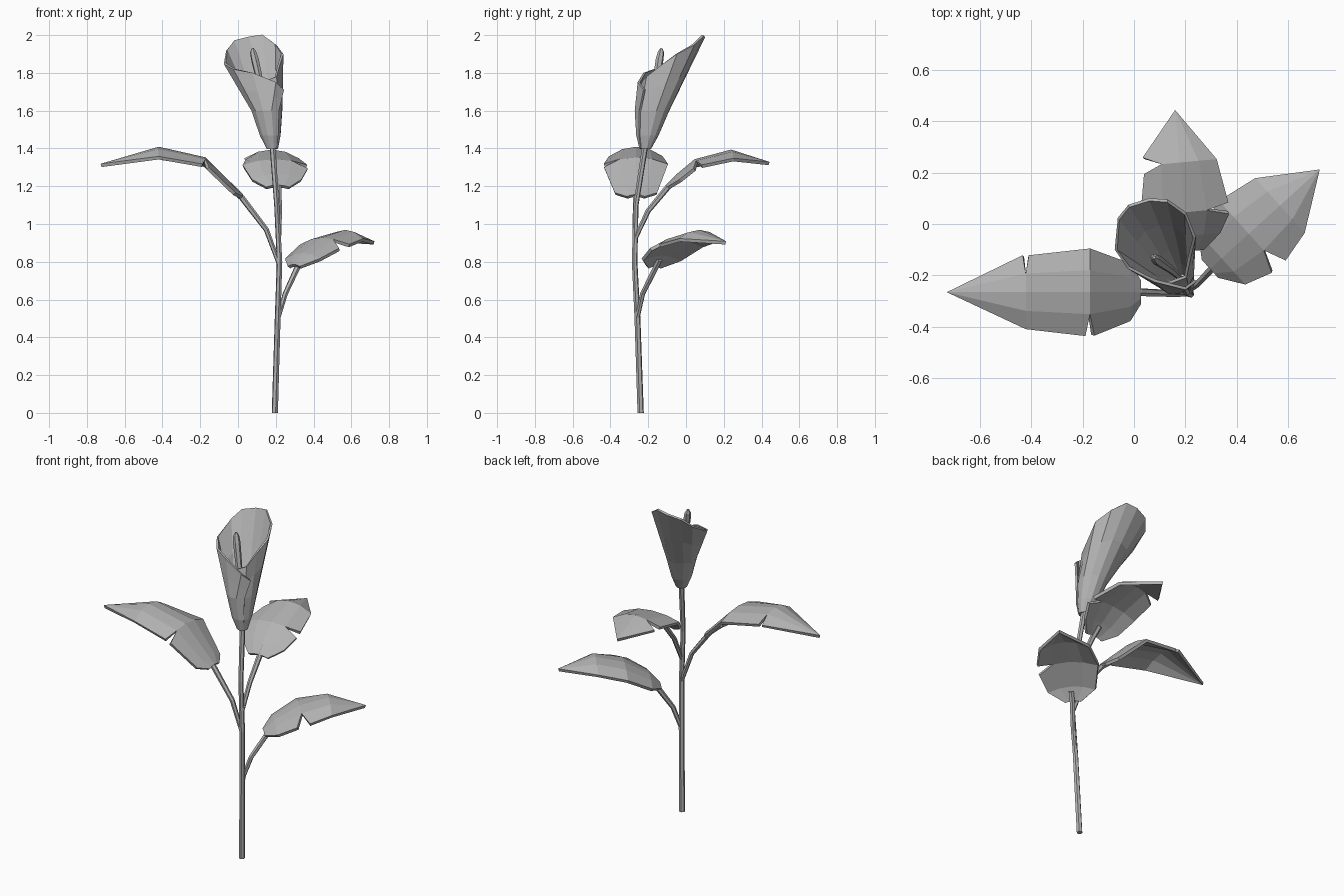
import bpy, math
from mathutils import Vector

old = bpy.data.objects.get("Cube")
if old:
    bpy.data.objects.remove(old, do_unlink=True)

grey = bpy.data.materials.new("plain_grey")
grey.use_nodes = True
grey.diffuse_color = (0.45, 0.45, 0.45, 1)
grey.node_tree.nodes["Principled BSDF"].inputs["Base Color"].default_value = grey.diffuse_color


def make(name, verts, faces, thickness=0):
    mesh = bpy.data.meshes.new(name)
    mesh.from_pydata(verts, [], faces)
    mesh.materials.append(grey)
    obj = bpy.data.objects.new(name, mesh)
    bpy.context.collection.objects.link(obj)
    if thickness:
        mod = obj.modifiers.new("thickness", 'SOLIDIFY')
        mod.thickness = thickness
        mod.offset = 0
    return obj


def loft(name, rings, closed=True, thickness=0):
    n = len(rings[0])
    verts = [p for ring in rings for p in ring]
    faces = []
    for r in range(len(rings) - 1):
        for i in range(n if closed else n - 1):
            j = (i + 1) % n
            faces.append((r * n + i, r * n + j, (r + 1) * n + j, (r + 1) * n + i))
    if closed:
        last = (len(rings) - 1) * n
        faces += [tuple(reversed(range(n))), tuple(range(last, last + n))]
    return make(name, verts, faces, thickness)


def tube(name, path, radii, sides=6):
    """Tapered tube following a few points."""
    pts = [Vector(p) for p in path]
    rings = []
    for i, p in enumerate(pts):
        along = (pts[min(i + 1, len(pts) - 1)] - pts[max(i - 1, 0)]).normalized()
        u = along.cross(Vector((0.3, 1, 0))).normalized()
        v = along.cross(u)
        angles = [2 * math.pi * k / sides for k in range(sides)]
        rings.append([p + radii[i] * (u * math.cos(a) + v * math.sin(a)) for a in angles])
    return loft(name, rings)


def leaf(name, base, tip, rows, notches):
    """Folded leaf; rows are (distance, height, half width, droop).
    notches maps (row, side) to half the gap torn into that edge."""
    base, tip = Vector(base), Vector(tip)
    ahead = Vector((tip.x - base.x, tip.y - base.y, 0)).normalized()
    right = Vector((ahead.y, -ahead.x, 0))
    columns = (-1, -0.5, 0, 0.5, 1)
    verts, faces, before, after = [], [], [], []

    def add(dist, z, across):
        verts.append(base + ahead * dist + right * across + Vector((0, 0, z)))
        return len(verts) - 1

    for r, (dist, z, half, droop) in enumerate(rows):
        first, second = [], []
        for c in columns:
            height = z - droop * abs(c) ** 2
            gap = notches.get((r, c), 0)
            slope = (z - rows[r - 1][1]) / (dist - rows[r - 1][0]) if r else 0
            first.append(add(dist - gap, height - gap * slope, c * half))
            second.append(add(dist + gap, height, c * half) if gap else first[-1])
        before.append(first)
        after.append(second)
    for r in range(len(rows) - 1):
        for i in range(4):
            faces.append((after[r][i], after[r][i + 1], before[r + 1][i + 1], before[r + 1][i]))
    point = len(verts)
    verts.append(tip)
    faces += [(after[-1][i], after[-1][i + 1], point) for i in range(4)]
    return make(name, verts, faces, 0.018)


# Main stem and the three leaf stalks
tube("stem", [(0.195, -0.24, 0), (0.21, -0.257, 0.5), (0.22, -0.272, 0.8),
              (0.205, -0.265, 1.1), (0.182, -0.215, 1.42)],
     [0.017, 0.016, 0.015, 0.014, 0.016])
stalk_radii = [0.012, 0.014, 0.016, 0.016]
tube("right_stalk", [(0.22, -0.27, 0.78), (0.15, -0.27, 0.97), (0.02, -0.265, 1.14),
                     (-0.05, -0.265, 1.2)], stalk_radii)
tube("back_stalk", [(0.217, -0.27, 0.92), (0.22, -0.2, 1.07), (0.215, -0.1, 1.19),
                    (0.21, -0.05, 1.24)], stalk_radii)
tube("left_stalk", [(0.212, -0.258, 0.5), (0.25, -0.23, 0.63), (0.31, -0.165, 0.76),
                    (0.34, -0.14, 0.81)], stalk_radii)

# Leaves
leaf("right_leaf", (0.02, -0.265, 1.15), (-0.725, -0.265, 1.31),
     [(0, 0, 0.045, 0.01), (0.04, 0.04, 0.11, 0.03), (0.195, 0.195, 0.167, 0.035),
      (0.44, 0.25, 0.14, 0.05)], {(2, -1): 0.015, (3, 1): 0.01})
leaf("back_leaf", (0.21, -0.1, 1.2), (0.16, 0.44, 1.32),
     [(0, 0, 0.06, 0.01), (0.06, 0.06, 0.13, 0.03), (0.15, 0.135, 0.17, 0.03),
      (0.34, 0.185, 0.14, 0.045)], {(2, 1): 0.02, (3, -1): 0.03})
leaf("left_leaf", (0.3, -0.17, 0.78), (0.72, 0.21, 0.9),
     [(0, 0, 0.045, 0.01), (0.06, 0.06, 0.135, 0.03), (0.2, 0.14, 0.17, 0.035),
      (0.36, 0.18, 0.14, 0.045)], {(2, 1): 0.035})

# Wrapped trumpet petal: spiral rings blended into a slanted, overlapping rim
rim = [Vector(p) for p in (
    (0.13, -0.23, 1.75), (0.2, -0.205, 1.78), (0.215, -0.13, 1.84), (0.235, -0.05, 1.9),
    (0.2, 0.04, 1.95), (0.13, 0.09, 2.0), (0.06, 0.095, 1.99), (-0.02, 0.07, 1.97),
    (-0.06, 0.02, 1.92), (-0.07, -0.1, 1.85), (-0.02, -0.17, 1.82), (0.08, -0.22, 1.8),
    (0.2, -0.25, 1.75), (0.24, -0.22, 1.71))]


def spiral(x, y, z, rx, ry):
    ring = []
    for i in range(len(rim)):
        t = i / (len(rim) - 1)
        a = math.radians(-76 + 391 * t)
        grow = 0.92 + 0.12 * t
        ring.append(Vector((x + rx * grow * math.cos(a), y + ry * grow * math.sin(a), z)))
    return ring


belly = spiral(0.155, -0.178, 1.6, 0.08, 0.088)
loft("petal", [spiral(0.182, -0.215, 1.4, 0.026, 0.026),
               spiral(0.172, -0.203, 1.47, 0.052, 0.055), belly,
               [b.lerp(p, 0.5) for b, p in zip(belly, rim)], rim], False, 0.012)

# Central spike
tube("spike", [(0.175, -0.205, 1.42), (0.14, -0.175, 1.65), (0.09, -0.14, 1.87),
               (0.08, -0.132, 1.91), (0.078, -0.13, 1.93)],
     [0.012, 0.016, 0.021, 0.017, 0.006])
